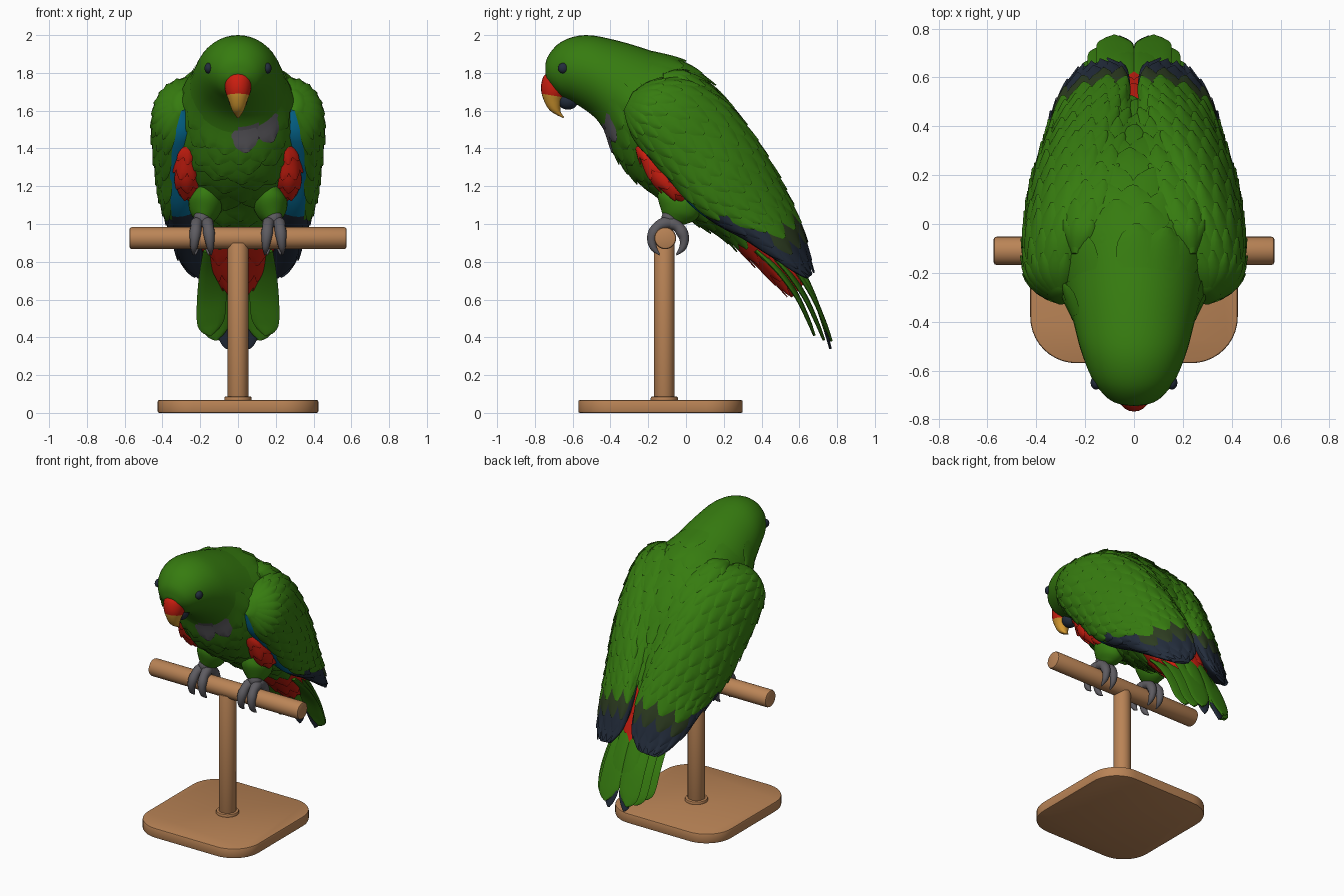
import bpy, bmesh, math, random
from mathutils import Vector, Matrix

if "Cube" in bpy.data.objects:
    bpy.data.objects.remove(bpy.data.objects["Cube"])

random.seed(4)
COLOURS = {"leaf green": (.037, .2, .005), "red": (.60, .013, .005), "navy": (.017, .026, .045),
           "olive": (.026, .045, .015), "blue": (.002, .17, .34), "grey": (.11, .105, .118),
           "yellow": (.66, .32, .03), "wood": (.49, .23, .093)}
MATS = []
for cname, c in COLOURS.items():
    m = bpy.data.materials.new(cname)
    m.diffuse_color = (*c, 1)
    m.use_nodes = True
    m.node_tree.nodes["Principled BSDF"].inputs["Base Color"].default_value = m.diffuse_color
    MATS.append(m)
GREEN, RED, NAVY, OLIVE, BLUE, GREY, YELLOW, WOOD = range(8)


def finish(name, bm, mirror=False, angle=40, recalc=True):
    if recalc:
        bmesh.ops.recalc_face_normals(bm, faces=bm.faces[:])
    me = bpy.data.meshes.new(name)
    bm.to_mesh(me)
    bm.free()
    for m in MATS:
        me.materials.append(m)
    ob = bpy.data.objects.new(name, me)
    bpy.context.collection.objects.link(ob)
    bpy.ops.object.select_all(action='DESELECT')
    ob.select_set(True)
    bpy.context.view_layer.objects.active = ob
    bpy.ops.object.shade_smooth_by_angle(angle=math.radians(angle))
    if mirror:
        mod = ob.modifiers.new("mirror", 'MIRROR')
        mod.use_mirror_merge = False
    return ob


def surface(stations):
    """Smooth tube through (top, bottom, half width) stations: f(u, degrees) -> point."""
    rows = [tuple(t) + tuple(b) + (w,) for t, b, w in stations]
    last = len(rows) - 1

    def at(u):
        u = max(0, min(last, u))
        i = min(int(u), last - 1)
        t = u - i
        p0, p1, p2, p3 = (rows[max(0, min(last, k))] for k in (i - 1, i, i + 1, i + 2))
        v = [.5 * (2 * b + (c - a) * t + (2 * a - 5 * b + 4 * c - d) * t * t
                   + (3 * b - a - 3 * c + d) * t ** 3) for a, b, c, d in zip(p0, p1, p2, p3)]
        T, B = Vector(v[:3]), Vector(v[3:6])
        return (T + B) / 2, (T - B) / 2, max(v[6], .002)

    def f(u, th):
        c, a, w = at(u)
        tan = at(min(u + .1, last))[0] - at(max(u - .1, 0))[0]
        n = tan.cross(a).normalized()
        r = math.radians(th)
        return c + a * math.cos(r) + n * w * math.sin(r)
    f.last = last
    return f


def loft(bm, f, rule, n=32, sub=4):
    rings = [[bm.verts.new(f(i / sub, 360 * j / n)) for j in range(n)] for i in range(f.last * sub + 1)]
    for i in range(len(rings) - 1):
        for j in range(n):
            k = (j + 1) % n
            face = bm.faces.new((rings[i][j], rings[i][k], rings[i + 1][k], rings[i + 1][j]))
            face.material_index = rule((i + .5) / sub, 360 * (j + .5) / n, face.calc_center_median())
    for ring, u in ((rings[0], 0), (rings[-1], f.last)):
        bm.faces.new(ring).material_index = rule(u, 90, ring[0].co)


def feather(bm, f, u0, th0, length, width, lift, rule):
    """One leaf-shaped plate that follows the surface and rises towards its tip."""
    grid = []
    for i, wp in enumerate((.8, 1, 1, .9, .66, .2)):
        s = i / 5
        row = []
        for j in (-1, -.5, 0, .5, 1):
            u, th = min(u0 + length * s, f.last - .1), th0 + width * wp * j
            p = f(u, th)
            nrm = (f(u, th + 2) - f(u, th - 2)).cross(f(u + .05, th) - f(u - .05, th)).normalized()
            row.append(bm.verts.new(p + nrm * (.002 + lift * s * (1 - .4 * j * j))))
        grid.append(row)
    um = u0 + length * .6
    mat = rule(um, th0 % 360, f(um, th0))
    for i in range(5):
        for j in range(4):
            bm.faces.new((grid[i][j], grid[i + 1][j], grid[i + 1][j + 1], grid[i][j + 1])).material_index = mat


def ellipsoid(bm, centre, size, mat, tilt=0):
    M = Matrix.Translation(centre) @ Matrix.Rotation(tilt, 4, 'X') @ Matrix.Diagonal((*size, 1))
    old = set(bm.faces)
    bmesh.ops.create_uvsphere(bm, u_segments=24, v_segments=14, radius=1, matrix=M)
    for fc in set(bm.faces) - old:
        fc.material_index = mat


def profile(rows):
    return surface([((0, a, b), (0, c, d), w) for a, b, c, d, w in rows])


# Head and body
body = profile([
    (-.745, 1.80, -.725, 1.74, .05), (-.735, 1.88, -.67, 1.68, .115), (-.66, 1.965, -.59, 1.64, .175),
    (-.53, 2.0, -.49, 1.57, .22), (-.36, 1.97, -.43, 1.49, .25), (-.18, 1.915, -.37, 1.37, .285),
    (0, 1.845, -.29, 1.26, .32), (.15, 1.72, -.19, 1.18, .335), (.28, 1.56, -.05, 1.09, .325),
    (.385, 1.36, .07, 1.0, .29), (.48, 1.16, .2, .93, .24), (.545, .98, .33, .82, .19),
    (.60, .80, .48, .68, .12), (.63, .69, .56, .61, .06)])


def body_rule(u, th, p):
    if u > 10.5:
        return RED
    if ((p.x - .085) / .11) ** 2 + ((p.z - 1.455) / .07) ** 2 < 1 and p.y < -.2:
        return GREY
    return GREEN


bm = bmesh.new()
loft(bm, body, body_rule, 40)
finish("body", bm)
bm = bmesh.new()
for r in range(12):
    for k in range(15):
        u, th = 4.0 + r * .52 + random.uniform(-.1, .1), 24 * k + 12 * (r % 2) + random.uniform(-4, 4)
        if u > 5.0 or 75 < th < 285:                       # smooth crown and nape
            feather(bm, body, u, th, .95, 16, .018, body_rule)
for r in range(3):
    for k in range(10):
        feather(bm, body, 10.3 + r * .7, 36 * k + 18 * (r % 2), 1.0, 22, .014, body_rule)
finish("body_feathers", bm, recalc=False)

# Wings
wing = surface([
    ((.29, -.28, 1.70), (.30, -.33, 1.60), .03), ((.26, -.17, 1.75), (.335, -.285, 1.47), .13),
    ((.22, 0, 1.755), (.355, -.18, 1.34), .155), ((.16, .17, 1.66), (.36, -.06, 1.21), .16),
    ((.11, .31, 1.50), (.355, .05, 1.09), .16), ((.07, .43, 1.31), (.345, .18, 1.0), .14),
    ((.035, .52, 1.13), (.335, .32, .93), .11), ((.025, .59, .98), (.32, .44, .85), .075),
    ((.045, .64, .83), (.28, .55, .77), .035), ((.11, .665, .73), (.21, .64, .71), .008)])


def wing_rule(u, th, p):
    if u > 7.4 or (u > 4.6 and 184 < th < 350):
        return NAVY
    if 184 < th < 262:
        return BLUE
    if u > 4.8 and 148 < th <= 184:
        return NAVY
    return OLIVE if u > 6.5 else GREEN


bm = bmesh.new()
loft(bm, wing, wing_rule)
finish("wing", bm, mirror=True)
bm = bmesh.new()
for r in range(11):                                        # small coverts
    for k in range(9):
        feather(bm, wing, .3 + r * .5 + random.uniform(-.08, .08),
                8 + 19 * k + 9 * (r % 2) + random.uniform(-3, 3), 1.05, 13, .016, wing_rule)
for r in range(4):                                         # long flight feathers
    for k in range(5):
        feather(bm, wing, 5.4 + r * .65, 12 + 36 * k + 12 * (r % 2), 1.5, 22, .016, wing_rule)
finish("wing_feathers", bm, mirror=True, recalc=False)

# Shoulder mantle that fills the groove between back and wing
mantle = surface([(Vector(c) + Vector(o) * .07, Vector(c) - Vector(o) * .07, w) for c, o, w in (
    ((.22, -.14, 1.735), (.3, .3, .9), .03), ((.21, -.04, 1.74), (.35, .45, .8), .09),
    ((.18, .09, 1.66), (.35, .6, .7), .12), ((.15, .21, 1.53), (.35, .7, .6), .125),
    ((.12, .32, 1.36), (.35, .75, .5), .11), ((.08, .42, 1.19), (.3, .8, .4), .08),
    ((.05, .51, 1.03), (.2, .85, .4), .03))])
bm = bmesh.new()
loft(bm, mantle, lambda u, th, p: GREEN, 24)
for r in range(9):
    for k in range(5):
        feather(bm, mantle, .3 + r * .55, -72 + 36 * k + 14 * (r % 2), .9, 24, .014, lambda u, th, p: GREEN)
finish("mantle", bm, mirror=True, recalc=False)

# Tail feathers: root, tip, half width, colour of tip
bm = bmesh.new()
for root, tip, w, tipmat in (((.035, .48, .95), (.058, .765, .34), .055, NAVY),
                             ((.07, .44, .93), (.08, .77, .38), .078, GREEN),
                             ((.10, .40, .90), (.115, .73, .385), .08, GREEN),
                             ((.13, .37, .87), (.145, .68, .41), .078, GREEN)):
    a, b = Vector(root), Vector(tip)
    st = []
    for s, k in ((0, .7), (.3, .9), (.6, 1), (.85, .95), (.95, .6), (1, .1)):
        c = a.lerp(b, s) + Vector((0, .03, .03)) * math.sin(s * math.pi)
        side = Vector((w * k, 0, -.25 * w * k))
        st.append((c - side, c + side, .017 - .01 * s))
    loft(bm, surface(st), lambda u, th, p, m=tipmat: m if u > 3.1 else GREEN, 12)
finish("tail", bm, mirror=True)

# Beak and eyes
beak = profile([(-.72, 1.81, -.66, 1.80, .045), (-.755, 1.78, -.62, 1.75, .07),
                (-.768, 1.72, -.63, 1.69, .067), (-.755, 1.66, -.655, 1.65, .05),
                (-.72, 1.60, -.665, 1.60, .03), (-.65, 1.56, -.645, 1.565, .006)])
bm = bmesh.new()
loft(bm, beak, lambda u, th, p: RED if u < 2.5 else YELLOW, 20)
finish("upper_beak", bm)
bm = bmesh.new()
ellipsoid(bm, (0, -.625, 1.655), (.05, .055, .05), NAVY)
finish("lower_beak", bm)
bm = bmesh.new()
p = max((body(2 + i / 50, 80 + j) for i in range(-30, 30) for j in range(30)),
        key=lambda q: -abs(q.y + .65) - abs(q.z - 1.825))
ellipsoid(bm, (p.x - .006, -.65, 1.825), (.022, .028, .028), NAVY)
finish("eye", bm, mirror=True)

# Thighs and red flanks
bm = bmesh.new()
thigh = surface([((.17, -.13, 1.22), (.17, .05, 1.2), .04), ((.17, -.15, 1.15), (.17, .08, 1.1), .09),
                 ((.18, -.13, 1.07), (.18, .06, 1.03), .075), ((.19, -.11, 1.01), (.19, 0, 1.0), .03)])
loft(bm, thigh, lambda u, th, p: GREEN, 24)
finish("thigh", bm, mirror=True)
flank = surface([((.25, -.22, 1.44), (.25, -.27, 1.41), .02), ((.265, -.15, 1.39), (.265, -.235, 1.33), .05),
                 ((.27, -.06, 1.30), (.27, -.175, 1.22), .06), ((.265, .0, 1.22), (.265, -.085, 1.15), .045),
                 ((.25, .0, 1.14), (.25, -.03, 1.115), .01)])
bm = bmesh.new()
loft(bm, flank, lambda u, th, p: RED, 24)
finish("red_flank", bm, mirror=True)
bm = bmesh.new()
for r in range(4):
    for k in range(6):
        feather(bm, flank, .2 + .75 * r, 60 * k + 30 * (r % 2), .9, 36, .014, lambda u, th, p: RED)
finish("flank_feathers", bm, mirror=True, recalc=False)

# Feet: toes that curl round the perch
bm = bmesh.new()
for way, x0, splay in ((-1, .165, -.015), (-1, .215, .015), (1, .17, -.01), (1, .21, .01)):
    st = []
    for i, r in enumerate((.028, .033, .029, .031, .025, .018, .004)):
        ph = math.radians(-15 + 28 * i)
        rad = Vector((0, way * math.sin(ph), math.cos(ph)))
        c = Vector((x0 + splay * i / 4, -.095, .925)) + rad * (.08 + .006 * max(0, i - 3))
        st.append((c + rad * r, c - rad * r, r))
    loft(bm, surface(st), lambda u, th, p: GREY, 12)
ellipsoid(bm, (.19, -.085, 1.03), (.045, .045, .05), GREY)
finish("foot", bm, mirror=True)


# Wooden stand
def cylinder(name, r, h, M, bevel):
    bm = bmesh.new()
    bmesh.ops.create_cone(bm, cap_ends=True, segments=32, radius1=r, radius2=r, depth=h, matrix=M)
    soften(bm, bevel)
    finish(name, bm)


def soften(bm, offset):
    rims = [e for e in bm.edges if any(len(fc.verts) > 4 for fc in e.link_faces)]
    bmesh.ops.bevel(bm, geom=rims, offset=offset, segments=2, profile=.5, affect='EDGES')
    for fc in bm.faces:
        fc.material_index = WOOD


cylinder("perch", .058, 1.15, Matrix.Translation((0, -.11, .925)) @ Matrix.Rotation(math.pi / 2, 4, 'Y'), .012)
cylinder("post", .055, .84, Matrix.Translation((0, -.115, .48)), .002)
cylinder("post_collar", .072, .03, Matrix.Translation((0, -.115, .072)), .008)
bm = bmesh.new()
bmesh.ops.create_cube(bm, size=1, matrix=Matrix.Translation((0, -.135, .034)) @ Matrix.Diagonal((.85, .87, .068, 1)))
upright = [e for e in bm.edges if abs(e.verts[0].co.z - e.verts[1].co.z) > .03]
bmesh.ops.bevel(bm, geom=upright, offset=.19, segments=10, profile=.5, affect='EDGES')
soften(bm, .008)
finish("stand_base", bm)
